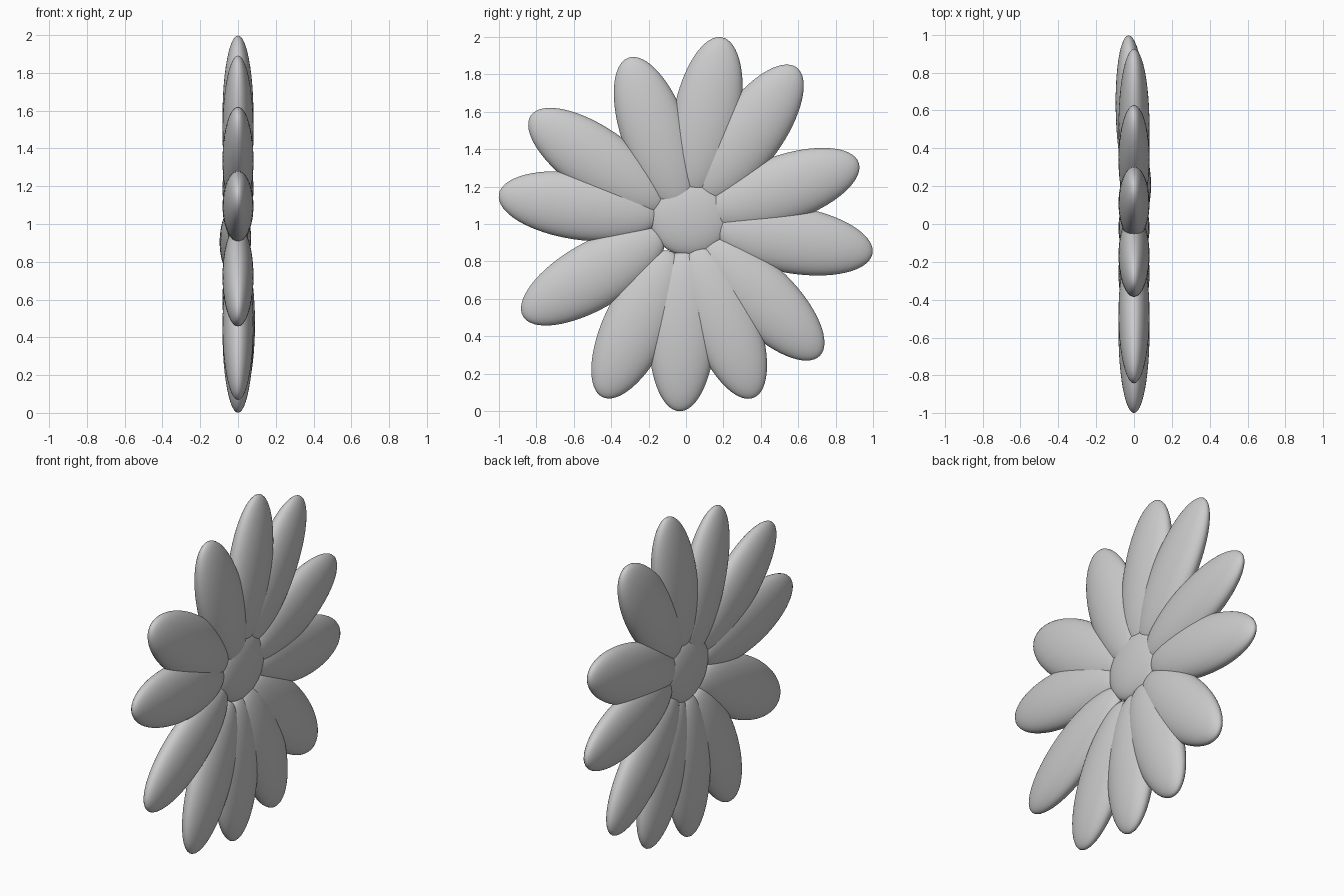
import bpy
from math import radians, cos, sin

if "Cube" in bpy.data.objects:
    bpy.data.objects.remove(bpy.data.objects["Cube"])

CY, CZ = 0.0, 1.01          # flower centre in the YZ plane


def ellipsoid(name, loc, scale, rot=(0, 0, 0)):
    bpy.ops.mesh.primitive_uv_sphere_add(segments=48, ring_count=32, radius=1, location=loc, rotation=rot)
    ob = bpy.context.object
    ob.name = name
    ob.scale = scale
    bpy.ops.object.shade_smooth()
    return ob


# Petals: angle in the YZ plane, distance of petal middle, x shift, tilt out of plane
petals = [
    (79, 0.575, 0, 0), (54.5, 0.585, 0, 0), (19, 0.545, 0, 0),
    (-9.5, 0.58, -0.014, 2), (-45, 0.58, 0, 0), (-69, 0.575, 0.008, 0),
    (-92, 0.58, 0, 0), (-115.5, 0.605, 0, 0), (-150, 0.575, 0, 0),
    (171.6, 0.58, 0, 0), (145.5, 0.575, 0, 0), (109.3, 0.50, 0, 0),
]
for i, (ang, r, dx, tilt) in enumerate(petals):
    a = radians(ang)
    ellipsoid(f"petal_{i + 1}", (dx, CY + r * cos(a), CZ + r * sin(a)),
              (0.082, 0.43, 0.178), (a, 0, radians(tilt)))

# Flower middle
ellipsoid("flower_center", (0, 0.02, 1.035), (0.06, 0.215, 0.205))
